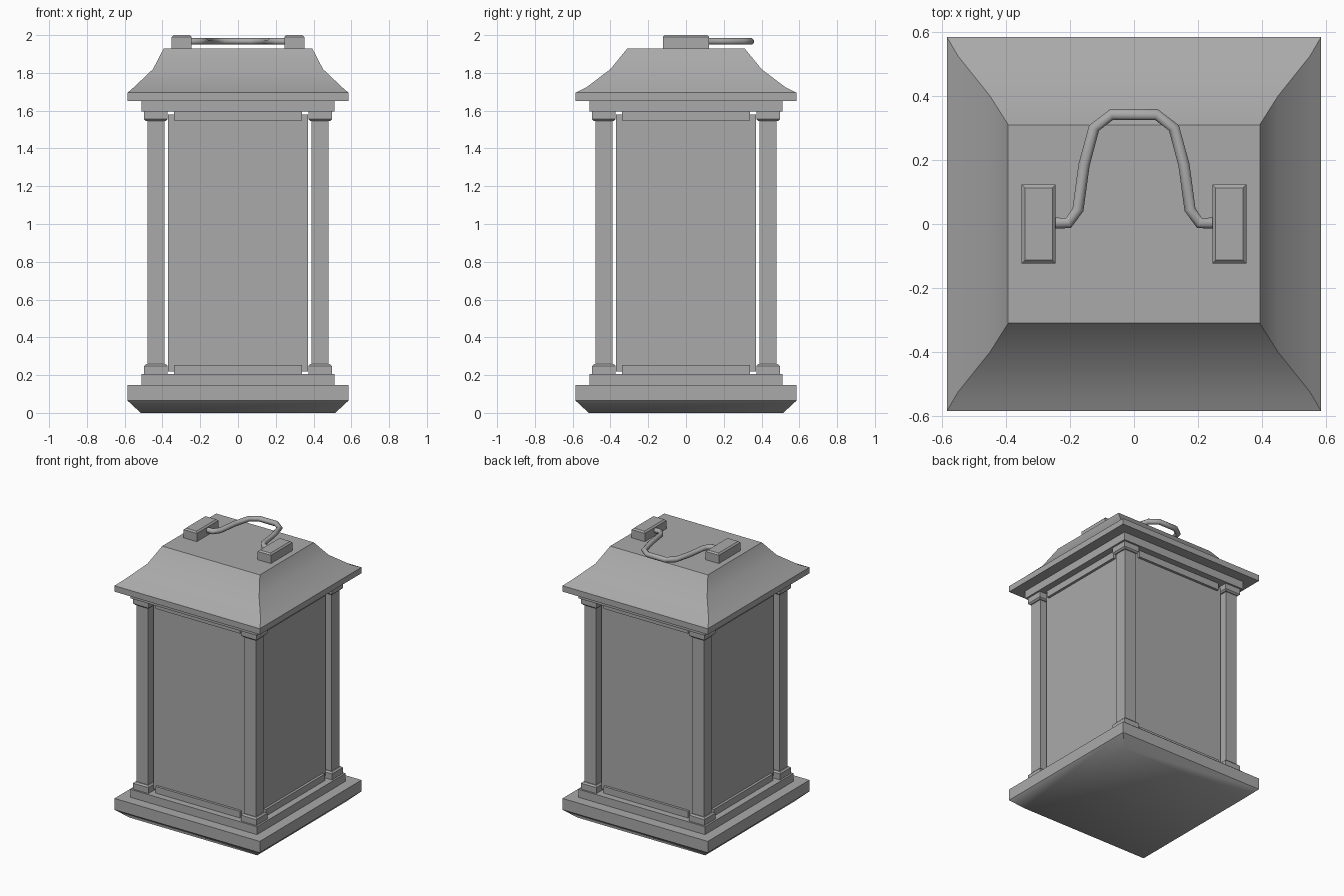
import bpy, bmesh, math
from mathutils import Matrix

cube = bpy.data.objects.get("Cube")
if cube:
    bpy.data.objects.remove(cube, do_unlink=True)

grey = bpy.data.materials.new("plain grey")
grey.use_nodes = True
colour = (0.4, 0.4, 0.4, 1)
grey.diffuse_color = colour
grey.node_tree.nodes["Principled BSDF"].inputs["Base Color"].default_value = colour


def add_object(name, bm, smooth=None):
    bmesh.ops.recalc_face_normals(bm, faces=bm.faces)
    mesh = bpy.data.meshes.new(name)
    bm.to_mesh(mesh)
    bm.free()
    mesh.materials.append(grey)
    obj = bpy.data.objects.new(name, mesh)
    bpy.context.collection.objects.link(obj)
    if smooth:
        bpy.ops.object.select_all(action='DESELECT')
        bpy.context.view_layer.objects.active = obj
        obj.select_set(True)
        bpy.ops.object.shade_smooth_by_angle(angle=math.radians(smooth))
    return obj


def loft(name, rings, smooth=None):
    """Stack rectangles given as (half x, half y, z), capped at both ends."""
    bm = bmesh.new()
    loops = [[bm.verts.new((sx * hx, sy * hy, z))
              for sx, sy in ((-1, -1), (1, -1), (1, 1), (-1, 1))]
             for hx, hy, z in rings]
    bm.faces.new(loops[0])
    bm.faces.new(loops[-1])
    for low, high in zip(loops, loops[1:]):
        for i in range(4):
            j = (i + 1) % 4
            bm.faces.new((low[i], low[j], high[j], high[i]))
    return add_object(name, bm, smooth)


def slab(name, hx, hy, z0, z1, at=(0, 0), turn=0, chamfer=0):
    """Box with an optional chamfer around its top, turned about the centre."""
    rings = [(hx, hy, z0), (hx, hy, z1)]
    if chamfer:
        rings = [(hx, hy, z0), (hx, hy, z1 - chamfer),
                 (hx - chamfer, hy - chamfer, z1)]
    obj = loft(name, rings)
    obj.data.transform(Matrix.Rotation(turn, 4, 'Z') @ Matrix.Translation((*at, 0)))
    return obj


# Base and roof
loft("base", [(0.515, 0.515, 0), (0.585, 0.585, 0.065), (0.585, 0.585, 0.147)], 45)
slab("lower_step", 0.51, 0.51, 0.147, 0.205)
slab("upper_step", 0.51, 0.51, 1.595, 1.655)
loft("roof", [(0.585, 0.585, 1.652), (0.585, 0.585, 1.695), (0.55, 0.525, 1.725),
              (0.45, 0.4, 1.82), (0.393, 0.31, 1.93)], 45)

# Four sides: corner column with caps, thin pane and two rails
mid = 0.435
for n, side in enumerate(("front", "left", "back", "right")):
    turn = n * math.pi / 2
    corner = (mid, -mid)
    face = (0, -mid)
    slab(side + "_column", 0.045, 0.045, 0.205, 1.595, corner, turn)
    slab(side + "_column_foot", 0.062, 0.062, 0.205, 0.258, corner, turn, 0.01)
    head = slab(side + "_column_head", 0.062, 0.062, 1.545, 1.595, corner, turn, 0.01)
    # Turn the chamfer of the head downward
    head.data.transform(Matrix.Translation((0, 0, 3.14)) @ Matrix.Scale(-1, 4, (0, 0, 1)))
    head.data.flip_normals()
    slab(side + "_pane", 0.37, 0.01, 0.22, 1.58, face, turn)
    slab(side + "_lower_rail", 0.34, 0.028, 0.205, 0.253, face, turn)
    slab(side + "_upper_rail", 0.34, 0.028, 1.547, 1.595, face, turn)

# Handle mounts
for side, s in (("left", 1), ("right", -1)):
    slab(side + "_handle_mount", 0.053, 0.123, 1.925, 2.0, (s * 0.298, 0), 0, 0.01)

# Handle lying toward the back
half = [(0.26, 0.003), (0.205, 0.003), (0.175, 0.045), (0.156, 0.185),
        (0.125, 0.3), (0.07, 0.342)]
path = half + [(-x, y) for x, y in reversed(half)]
sides, radius = 8, 0.019
bm = bmesh.new()
rings = []
for i, (x, y) in enumerate(path):
    ax, ay = path[max(i - 1, 0)]
    bx, by = path[min(i + 1, len(path) - 1)]
    length = math.hypot(bx - ax, by - ay)
    nx, ny = -(by - ay) / length, (bx - ax) / length
    ring = []
    for k in range(sides):
        a = 2 * math.pi * (k + 0.5) / sides
        r = radius * math.cos(a)
        ring.append(bm.verts.new((x + nx * r, y + ny * r, 1.967 + radius * math.sin(a))))
    rings.append(ring)
for one, two in zip(rings, rings[1:]):
    for k in range(sides):
        m = (k + 1) % sides
        bm.faces.new((one[k], one[m], two[m], two[k]))
bm.faces.new(rings[0])
bm.faces.new(rings[-1])
add_object("handle", bm, 50)
